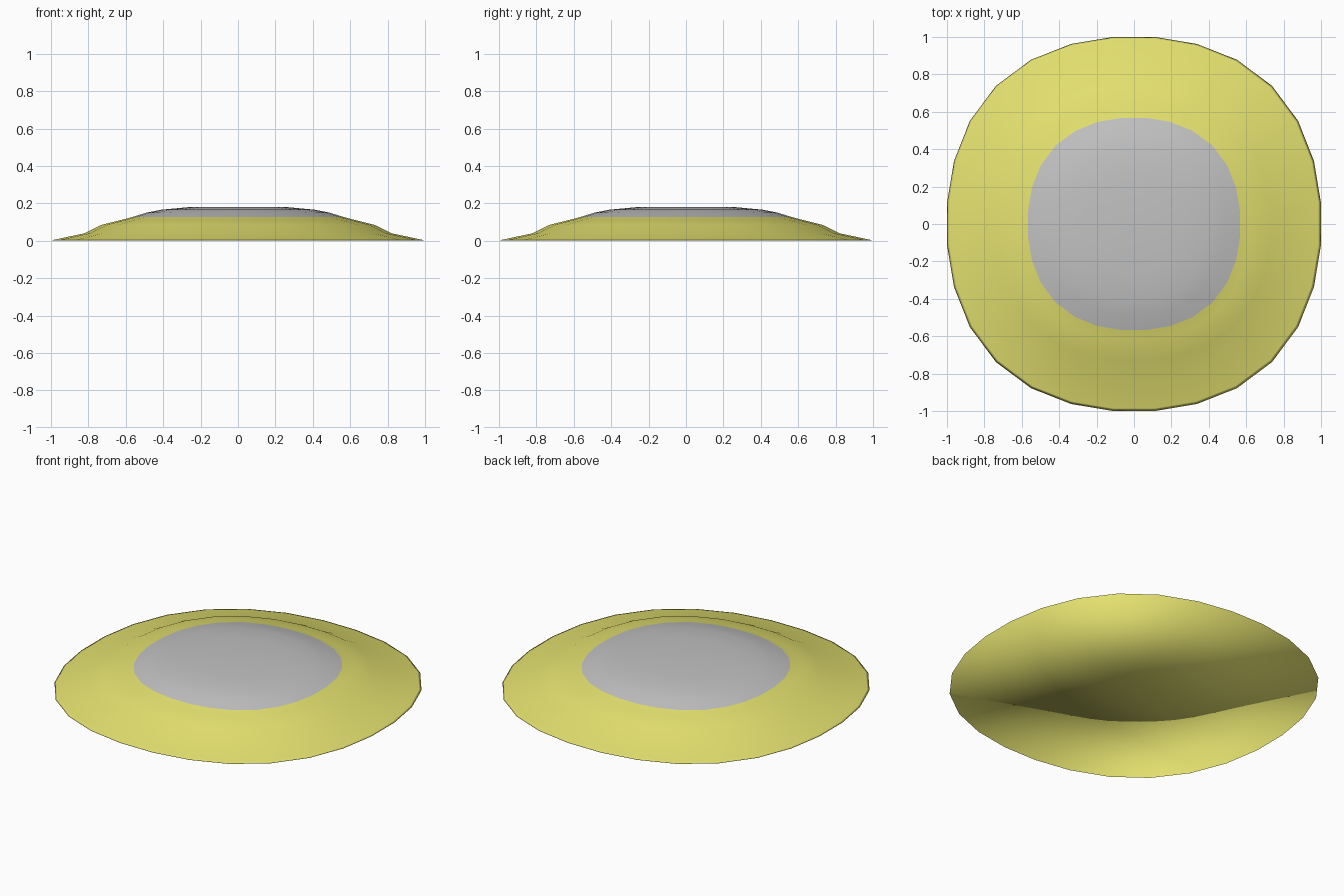
import bpy
import bmesh
from math import cos, sin, pi

cube = bpy.data.objects.get("Cube")
if cube:
    bpy.data.objects.remove(cube, do_unlink=True)

SIDES = 28
# Ring scale and height, from the ground edge up to the flat crown
PROFILE = [(1.0, 0.0), (0.985, 0.005), (0.82, 0.04), (0.73, 0.085),
           (0.62, 0.112), (0.568, 0.126), (0.49, 0.15), (0.41, 0.166),
           (0.26, 0.18)]
CAP_START = 0.126


def make_material(name, color):
    mat = bpy.data.materials.new(name)
    mat.use_nodes = True
    mat.diffuse_color = color
    mat.node_tree.nodes["Principled BSDF"].inputs["Base Color"].default_value = color
    return mat


def ring(bm, scale, z):
    """Rounded-square outline with flat spots facing the four sides."""
    verts = []
    for i in range(SIDES):
        a = (i + 0.5) * 2 * pi / SIDES
        r = scale * (1.044 - 0.04 * cos(2 * a) ** 2)
        verts.append(bm.verts.new((r * cos(a), r * sin(a), z)))
    return verts


def fan(bm, loop, z):
    center = bm.verts.new((0, 0, z))
    for i in range(SIDES):
        bm.faces.new((loop[i], loop[(i + 1) % SIDES], center))


# Mound: stacked rings closed by a crown and a flat underside
bm = bmesh.new()
rings = [ring(bm, s, z) for s, z in PROFILE]
for low, high in zip(rings, rings[1:]):
    for i in range(SIDES):
        j = (i + 1) % SIDES
        bm.faces.new((low[i], low[j], high[j], high[i]))
fan(bm, rings[-1], PROFILE[-1][1])
fan(bm, rings[0], 0.0)
bmesh.ops.recalc_face_normals(bm, faces=bm.faces)

# Grey cap above the colour line, yellow slope and underside below it
for face in bm.faces:
    face.smooth = True
    face.material_index = int(face.calc_center_median().z > CAP_START)

mesh = bpy.data.meshes.new("mound")
bm.to_mesh(mesh)
bm.free()
mesh.materials.append(make_material("yellow", (0.78, 0.76, 0.16, 1)))
mesh.materials.append(make_material("grey", (0.54, 0.54, 0.54, 1)))
mound = bpy.data.objects.new("mound", mesh)
bpy.context.collection.objects.link(mound)
